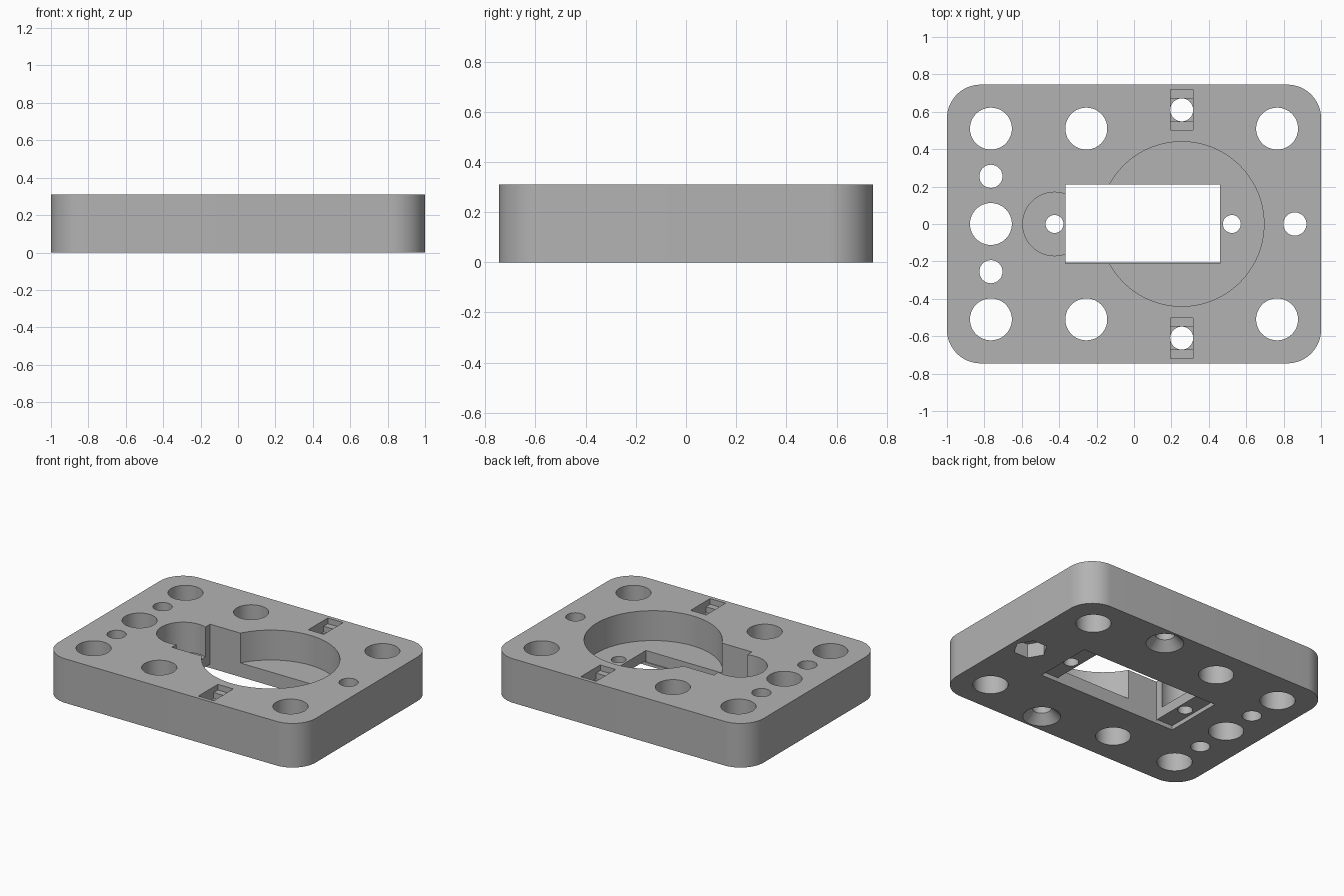
import bpy, bmesh, math

if "Cube" in bpy.data.objects:
    bpy.data.objects.remove(bpy.data.objects["Cube"], do_unlink=True)

HEIGHT, HALF_X, HALF_Y, CORNER = 0.31, 1.0, 0.745, 0.18
FLOOR = 0.10        # top of the pocket floor
OVER = 0.05         # cutter overshoot beyond the plate

grey = bpy.data.materials.new("plain_grey")
grey.use_nodes = True
colour = (0.45, 0.45, 0.45, 1)
grey.diffuse_color = colour
grey.node_tree.nodes["Principled BSDF"].inputs["Base Color"].default_value = colour


def loft(name, bottom, top, z0, z1):
    """Closed solid between two matching outlines."""
    bm = bmesh.new()
    low = [bm.verts.new((x, y, z0)) for x, y in bottom]
    high = [bm.verts.new((x, y, z1)) for x, y in top]
    bm.faces.new(low[::-1])
    bm.faces.new(high)
    n = len(low)
    for i in range(n):
        j = (i + 1) % n
        bm.faces.new((low[i], low[j], high[j], high[i]))
    mesh = bpy.data.meshes.new(name)
    bm.to_mesh(mesh)
    bm.free()
    mesh.materials.append(grey)
    obj = bpy.data.objects.new(name, mesh)
    bpy.context.collection.objects.link(obj)
    return obj


def circle(x, y, r, sides=64):
    return [(x + r * math.cos(math.tau * i / sides),
             y + r * math.sin(math.tau * i / sides)) for i in range(sides)]


def box(x0, x1, y0, y1):
    return [(x0, y0), (x1, y0), (x1, y1), (x0, y1)]


def rounded_box(hx, hy, r, steps=16):
    points = []
    for k, (sx, sy) in enumerate([(1, 1), (-1, 1), (-1, -1), (1, -1)]):
        for i in range(steps + 1):
            a = (k + i / steps) * math.pi / 2
            points.append((sx * (hx - r) + r * math.cos(a),
                           sy * (hy - r) + r * math.sin(a)))
    return points


outline = rounded_box(HALF_X, HALF_Y, CORNER)
plate = loft("mounting_plate", outline, outline, 0, HEIGHT)


def cut(bottom, z0=-OVER, z1=HEIGHT + OVER, top=None):
    """Subtract a solid from the plate and discard the cutter."""
    cutter = loft("cutter", bottom, top or bottom, z0, z1)
    cutter.hide_render = True
    mod = plate.modifiers.new("cut", "BOOLEAN")
    mod.operation, mod.solver, mod.object = "DIFFERENCE", "EXACT", cutter
    bpy.context.view_layer.objects.active = plate
    bpy.ops.object.modifier_apply(modifier=mod.name)
    bpy.data.objects.remove(cutter, do_unlink=True)


# Round pockets from above
cut(circle(0.255, 0, 0.44, 128), z0=FLOOR)
cut(circle(-0.425, 0, 0.17), z0=FLOOR)

# Central window and shallow flange recess underneath
cut(box(-0.365, 0.46, -0.212, 0.212), z0=0.02)
cut(box(-0.49, 0.595, -0.206, 0.216), z1=0.03)

# Screw holes through the pocket floor
for x in (-0.425, 0.523):
    cut(circle(x, 0, 0.048, 32))

# Large mounting holes
cut(circle(-0.765, 0, 0.112))
for x in (-0.765, -0.255, 0.765):
    for side in (-1, 1):
        cut(circle(x, side * 0.51, 0.112))

# Small holes, the single one with a hexagonal nut trap below
for x, y in ((-0.765, 0.255), (-0.765, -0.255), (0.86, 0)):
    cut(circle(x, y, 0.062, 32))
cut(circle(0.86, 0, 0.11, 6), z1=0.10)

# Countersunk holes with stepped slots on top
for side in (-1, 1):
    y = side * 0.61
    cut(circle(0.255, y, 0.0615, 32))
    cut(circle(0.255, y, 0.17, 32), top=circle(0.255, y, 0.0615, 32), z1=0.06)
    cut(box(0.195, 0.315, y - 0.108, y + 0.108), z0=HEIGHT - 0.04)
    cut(box(0.195, 0.315, y - 0.062, y + 0.062), z0=HEIGHT - 0.08)

# Smooth the round walls, keep edges sharp
bpy.ops.object.select_all(action="DESELECT")
plate.select_set(True)
bpy.context.view_layer.objects.active = plate
bpy.ops.object.shade_smooth_by_angle(angle=math.radians(30))
